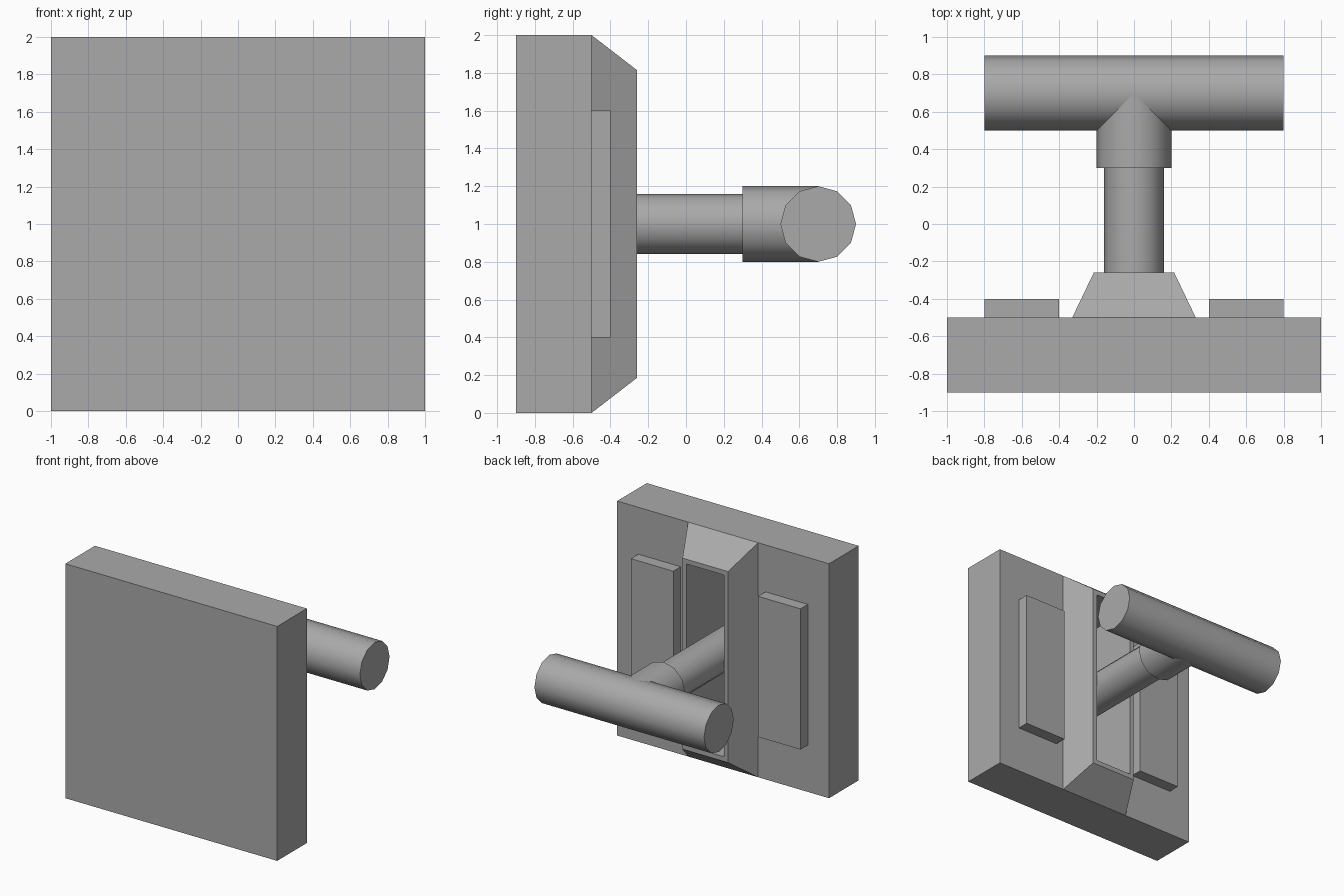
import bpy
import bmesh
import math

cube = bpy.data.objects.get("Cube")
if cube:
    bpy.data.objects.remove(cube, do_unlink=True)

grey = bpy.data.materials.new("plain grey")
grey.use_nodes = True
grey.diffuse_color = (0.4, 0.4, 0.4, 1)
grey.node_tree.nodes["Principled BSDF"].inputs["Base Color"].default_value = grey.diffuse_color


def finish(bm, name):
    bmesh.ops.recalc_face_normals(bm, faces=bm.faces)
    mesh = bpy.data.meshes.new(name)
    bm.to_mesh(mesh)
    bm.free()
    mesh.materials.append(grey)
    obj = bpy.data.objects.new(name, mesh)
    bpy.context.collection.objects.link(obj)
    return obj


def block(name, x, y, z):
    """Box spanning the given (low, high) ranges."""
    bm = bmesh.new()
    bmesh.ops.create_cube(bm, size=1)
    for v in bm.verts:
        v.co = [r[0] if c < 0 else r[1] for c, r in zip(v.co, (x, y, z))]
    return finish(bm, name)


def rod(name, radius, axis, low, high, across):
    """Smooth twelve-sided rod at z = 1 along x or y, with corners on the axes."""
    bpy.ops.mesh.primitive_cylinder_add(vertices=12, radius=radius, depth=high - low)
    obj = bpy.context.object
    obj.name = name
    mid = (low + high) / 2
    if axis == "x":
        obj.rotation_euler = (0, math.pi / 2, 0)
        obj.location = (mid, across, 1)
    else:
        obj.rotation_euler = (math.pi / 2, 0, 0)
        obj.location = (across, mid, 1)
    obj.data.materials.append(grey)
    bpy.ops.object.shade_smooth_by_angle(angle=math.radians(40))
    return obj


# Backing slab with a tapered ridge and a deep slot behind
BACK, CREST, SLOT_FLOOR = -0.5, -0.26, -0.8
slab = block("slab", (-1, 1), (-0.9, BACK), (0, 2))

# Rings of the ridge: foot, crest, slot mouth, slot floor (half width, half height, depth)
rings = [(0.33, 1, BACK), (0.215, 0.815, CREST), (0.175, 0.775, CREST), (0.175, 0.775, SLOT_FLOOR)]
bm = bmesh.new()
loops = [[bm.verts.new((sx * w, y, 1 + sz * h)) for sx, sz in ((-1, -1), (1, -1), (1, 1), (-1, 1))]
         for w, h, y in rings]
for a, b in zip(loops, loops[1:]):
    for i in range(4):
        j = (i + 1) % 4
        bm.faces.new((a[i], a[j], b[j], b[i]))
bm.faces.new(loops[-1])
# Keep the open foot shell facing outwards
ridge = finish(bm, "ridge")
crest = max(ridge.data.polygons, key=lambda p: p.center.y)
if crest.normal.y < 0:
    ridge.data.flip_normals()

# Matching opening through the slab
cutter = block("slot_cutter", (-0.175, 0.175), (SLOT_FLOOR, 0), (0.225, 1.775))
cutter.hide_render = True
cut = slab.modifiers.new("slot", "BOOLEAN")
cut.object = cutter
cut.operation = "DIFFERENCE"
cut.solver = "EXACT"
bpy.context.view_layer.objects.active = slab
bpy.ops.object.modifier_apply(modifier=cut.name)
bpy.data.objects.remove(cutter, do_unlink=True)

# Raised plates either side of the ridge
for side, label in ((1, "left"), (-1, "right")):
    block(label + "_plate", sorted((side * 0.4, side * 0.8)), (BACK, -0.4), (0.4, 1.6))

# Stem, collar and cross handle
rod("stem", 0.16, "y", SLOT_FLOOR, 0.4, 0)
rod("collar", 0.2, "y", 0.3, 0.7, 0)
rod("handle", 0.2, "x", -0.8, 0.8, 0.7)
